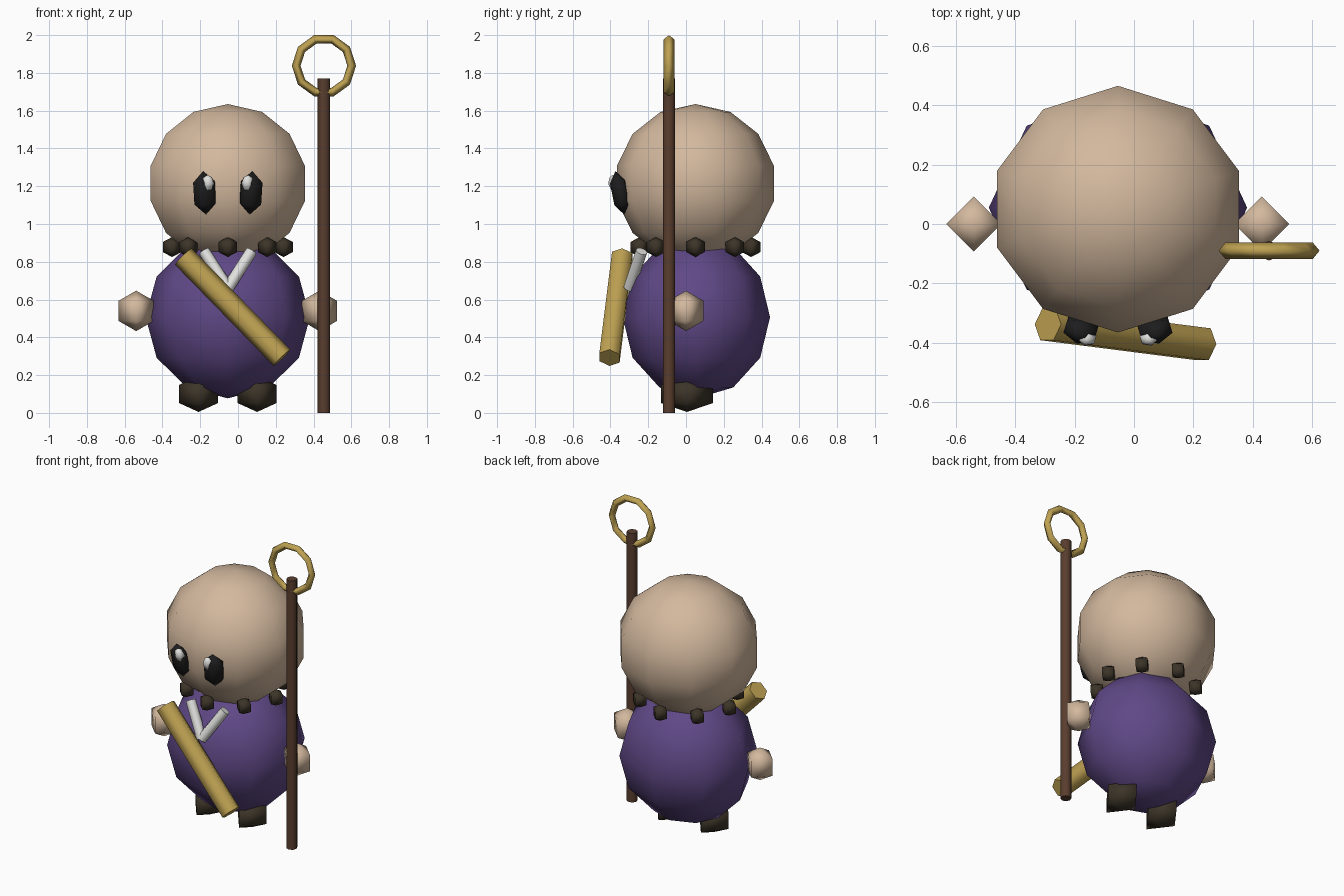
import bpy, bmesh, math
from mathutils import Vector, Matrix

if "Cube" in bpy.data.objects:
    bpy.data.objects.remove(bpy.data.objects["Cube"], do_unlink=True)

MID = -0.054  # mirror line of the figure
BACK = 0.05   # centre of the figure in depth


def material(name, color):
    mat = bpy.data.materials.new(name)
    mat.use_nodes = True
    mat.diffuse_color = (*color, 1)
    mat.node_tree.nodes["Principled BSDF"].inputs["Base Color"].default_value = (*color, 1)
    return mat


skin = material("skin beige", (0.65, 0.48, 0.34))
purple = material("robe purple", (0.115, 0.065, 0.24))
gold = material("gold", (0.52, 0.36, 0.085))
wood = material("staff wood", (0.1, 0.047, 0.028))
dark = material("dark brown", (0.045, 0.034, 0.021))
white = material("white", (0.75, 0.75, 0.73))
black = material("eye black", (0.012, 0.012, 0.013))


def finish(bm, name, mat, angle=180):
    mesh = bpy.data.meshes.new(name)
    bmesh.ops.recalc_face_normals(bm, faces=bm.faces)
    bm.to_mesh(mesh)
    bm.free()
    mesh.materials.append(mat)
    obj = bpy.data.objects.new(name, mesh)
    bpy.context.collection.objects.link(obj)
    bpy.ops.object.select_all(action='DESELECT')
    obj.select_set(True)
    bpy.context.view_layer.objects.active = obj
    bpy.ops.object.shade_smooth_by_angle(angle=math.radians(angle))
    return obj


def ball(name, mat, center, size, segments, rings, pitch=0, yaw=0):
    bm = bmesh.new()
    turn = Matrix.Rotation(math.radians(yaw), 4, 'Z') @ Matrix.Rotation(math.radians(pitch), 4, 'X')
    place = Matrix.Translation(center) @ turn @ Matrix.Diagonal((*size, 1))
    bmesh.ops.create_uvsphere(bm, u_segments=segments, v_segments=rings, radius=1, matrix=place)
    return finish(bm, name, mat)


def rod(name, mat, start, end, radius, sides):
    """Capped prism between two points, with a corner in the xz plane."""
    start, end = Vector(start), Vector(end)
    axis = (end - start).normalized()
    side = axis.cross(Vector((0, 1, 0))).normalized()
    depth = axis.cross(side)
    bm = bmesh.new()
    loops = []
    for p in (start, end):
        loop = []
        for i in range(sides):
            a = math.tau * i / sides
            loop.append(bm.verts.new(p + radius * (math.cos(a) * side + math.sin(a) * depth)))
        bm.faces.new(loop)
        loops.append(loop)
    for i in range(sides):
        j = (i + 1) % sides
        bm.faces.new((loops[0][i], loops[0][j], loops[1][j], loops[1][i]))
    return finish(bm, name, mat, 65)


# Head and body
ball("head", skin, (MID, BACK, 1.215), (0.44, 0.426, 0.42), 10, 7)
ball("body", purple, (MID, BACK + 0.005, 0.507), (0.435, 0.39, 0.43), 8, 6)

# Mirrored parts
for label, s in (("left", 1), ("right", -1)):
    ball(label + "_hand", skin, (MID + s * 0.485, 0, 0.54), (0.107, 0.107, 0.107), 4, 3)
    ball(label + "_foot", dark, (MID + s * 0.155, 0.005, 0.1), (0.12, 0.16, 0.095), 4, 3)
    ball(label + "_eye", black, (MID + s * 0.123, -0.35, 1.165), (0.071, 0.05, 0.118), 6, 3, 12, s * 17)
    ball(label + "_eye_shine", white, (MID + s * 0.105, -0.382, 1.215), (0.034, 0.03, 0.045), 6, 4, 12, s * 17)
    rod(label + "_collar", white, (MID, -0.3, 0.66), (MID + s * 0.125, -0.235, 0.855), 0.031, 8)

# Bead necklace
for i in range(8):
    a = math.tau * i / 8
    center = (MID + 0.295 * math.cos(a), BACK + 0.295 * math.sin(a), 0.878)
    ball("necklace_bead_%d" % (i + 1), dark, center, (0.057, 0.057, 0.053), 4, 3)

# Sash across the chest
rod("sash", gold, (-0.29, -0.338, 0.828), (0.233, -0.405, 0.292), 0.062, 6)

# Staff with a ring on top
STAFF_X, STAFF_Y = 0.455, -0.09
rod("staff", wood, (STAFF_X, STAFF_Y, 0), (STAFF_X, STAFF_Y, 1.77), 0.033, 8)

bm = bmesh.new()
profile = [(0.17, 0), (0.147, 0.028), (0.124, 0), (0.147, -0.028)]
hoops = []
for i in range(10):
    a = math.tau * i / 10
    hoops.append([bm.verts.new((STAFF_X + r * math.cos(a), STAFF_Y + y, 1.838 + r * math.sin(a)))
                  for r, y in profile])
for i in range(10):
    for j in range(4):
        here, there, k = hoops[i], hoops[(i + 1) % 10], (j + 1) % 4
        bm.faces.new((here[j], here[k], there[k], there[j]))
finish(bm, "staff_ring", gold)
